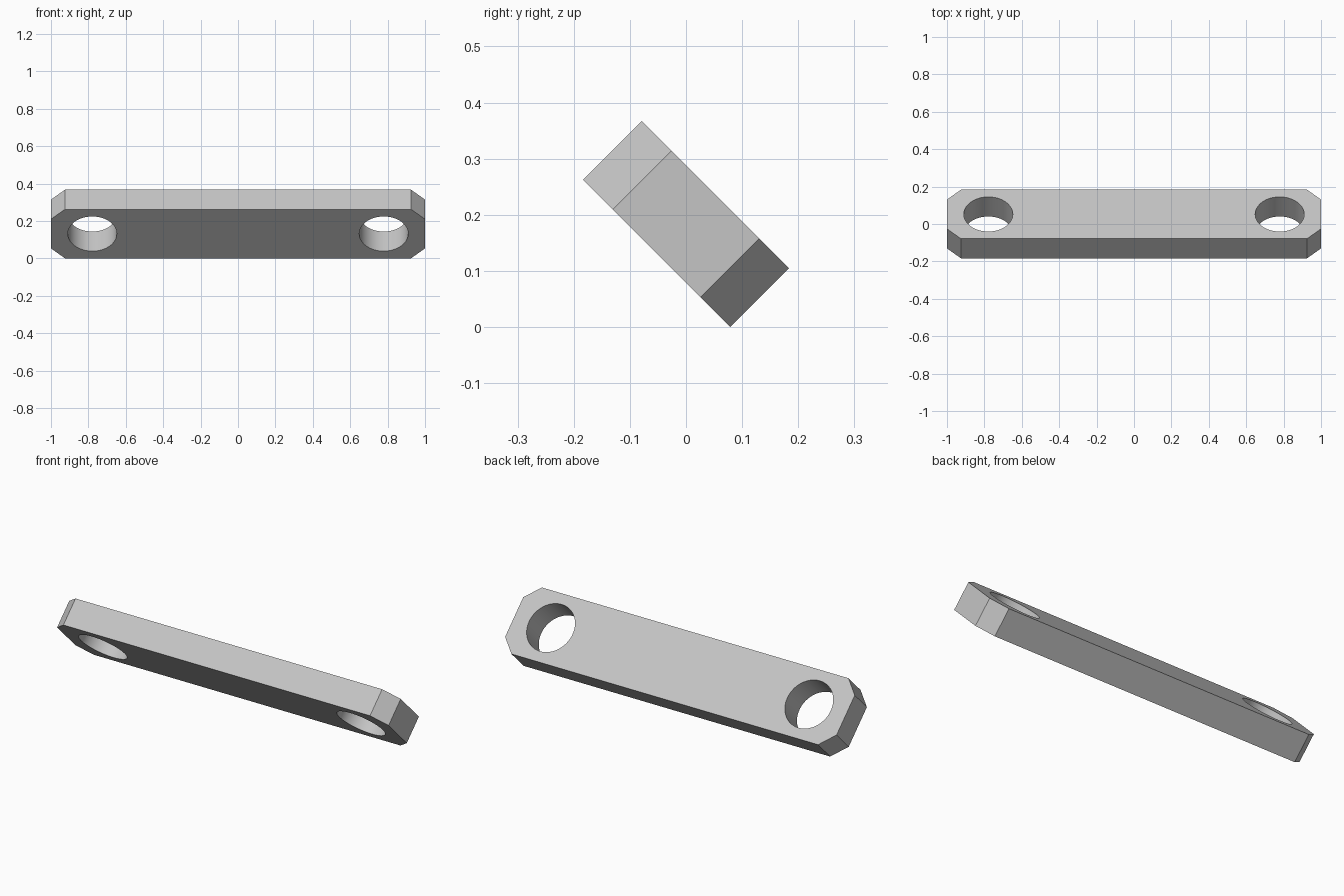
import bpy
import bmesh
from math import radians
from mathutils import Matrix

cube = bpy.data.objects.get("Cube")
if cube:
    bpy.data.objects.remove(cube, do_unlink=True)

LENGTH, WIDTH, THICK = 2.0, 0.371, 0.148
CHAMFER = 0.075
HOLE_X, HOLE_R = 0.779, 0.131

grey = bpy.data.materials.new("light grey")
grey.use_nodes = True
colour = (0.56, 0.56, 0.56, 1)
grey.diffuse_color = colour
grey.node_tree.nodes["Principled BSDF"].inputs["Base Color"].default_value = colour


def make_object(name, bm):
    mesh = bpy.data.meshes.new(name)
    bm.to_mesh(mesh)
    bm.free()
    mesh.materials.append(grey)
    obj = bpy.data.objects.new(name, mesh)
    bpy.context.collection.objects.link(obj)
    return obj


# Flat bar with its four end corners cut off
bm = bmesh.new()
bmesh.ops.create_cube(bm, size=1, matrix=Matrix.Diagonal((LENGTH, WIDTH, THICK, 1)))
corners = [e for e in bm.edges if abs(e.verts[0].co.z - e.verts[1].co.z) > THICK / 2]
bmesh.ops.bevel(bm, geom=corners, offset=CHAMFER, segments=1, affect='EDGES')
bar = make_object("link_bar", bm)

# Round hole near each end
bm = bmesh.new()
for side in (-1, 1):
    bmesh.ops.create_cone(bm, cap_ends=True, segments=64, radius1=HOLE_R, radius2=HOLE_R,
                          depth=THICK * 2, matrix=Matrix.Translation((side * HOLE_X, 0, 0)))
cutter = make_object("hole_cutter", bm)
cutter.hide_render = True

holes = bar.modifiers.new("holes", 'BOOLEAN')
holes.operation = 'DIFFERENCE'
holes.solver = 'EXACT'
holes.object = cutter

bpy.ops.object.select_all(action='DESELECT')
bar.select_set(True)
bpy.context.view_layer.objects.active = bar
bpy.ops.object.modifier_apply(modifier=holes.name)
bpy.data.objects.remove(cutter, do_unlink=True)
bpy.ops.object.shade_smooth_by_angle(angle=radians(30))

# Tilt the bar onto its long lower edge
bar.data.transform(Matrix.Rotation(radians(-45), 4, 'X'))
lowest = min(v.co.z for v in bar.data.vertices)
bar.data.transform(Matrix.Translation((0, 0, -lowest)))
